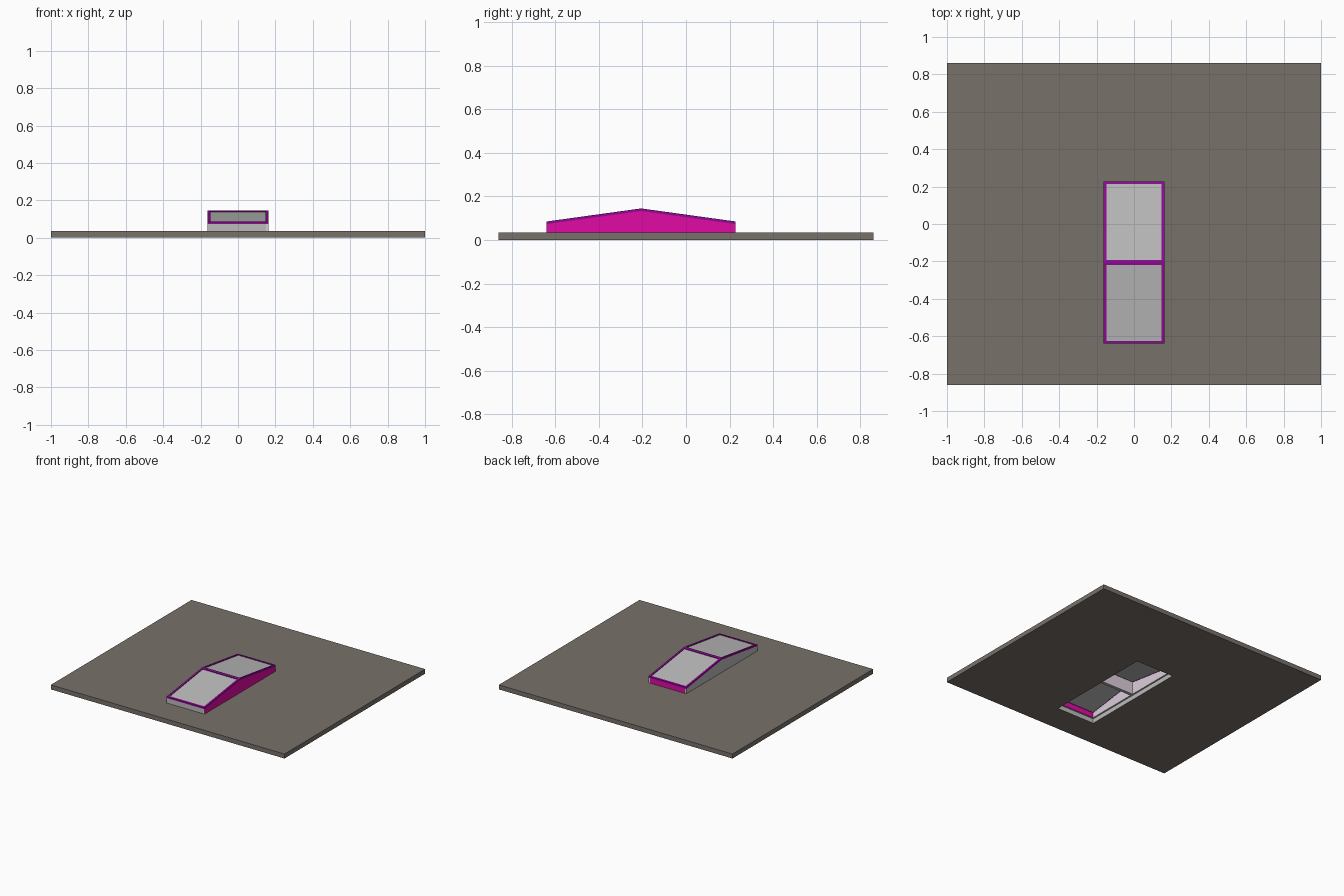
import bpy, bmesh

if "Cube" in bpy.data.objects:
    bpy.data.objects.remove(bpy.data.objects["Cube"])

RIDGE, HALF, W = -0.206, 0.434, 0.162   # ridge position, half length, half width
BASE = 0.035                            # slab thickness
Y0, Y1 = RIDGE - HALF, RIDGE + HALF


def material(name, rgb):
    m = bpy.data.materials.new(name)
    m.diffuse_color = (*rgb, 1)
    m.use_nodes = True
    m.node_tree.nodes["Principled BSDF"].inputs["Base Color"].default_value = m.diffuse_color
    return m


stone = material("warm_grey", (0.19, 0.165, 0.145))
magenta = material("magenta", (0.75, 0.003, 0.37))
purple = material("purple", (0.28, 0.003, 0.30))
pale = material("pale", (0.72, 0.62, 0.70))
grey = material("plain_grey", (0.5, 0.5, 0.5))


def top(y, drop=0.0):
    return 0.145 - abs(y - RIDGE) * 0.06 / HALF - drop


def finish(name, bm, mats):
    bmesh.ops.recalc_face_normals(bm, faces=bm.faces)
    me = bpy.data.meshes.new(name)
    bm.to_mesh(me)
    bm.free()
    for m in mats:
        me.materials.append(m)
    ob = bpy.data.objects.new(name, me)
    bpy.context.collection.objects.link(ob)
    return ob


def prism(name, profile, x0, x1, mats):
    """Extrude a side (y, z) profile from x0 to x1."""
    bm = bmesh.new()
    f = bm.faces.new([bm.verts.new((x0, y, z)) for y, z in profile])
    r = bmesh.ops.extrude_face_region(bm, geom=[f], use_keep_orig=True)
    for v in r["geom"]:
        if isinstance(v, bmesh.types.BMVert):
            v.co.x = x1
    return finish(name, bm, mats)


def strip(ys, low, high):
    """Profile following the gable; low is a drop below the top surface."""
    return [(y, top(y, low)) for y in ys] + [(y, top(y, high)) for y in reversed(ys)]


def wall(ys):
    return [(ys[0], BASE), (ys[-1], BASE)] + [(y, top(y, 0.012)) for y in reversed(ys)]


def paint(ob, test):
    for p in ob.data.polygons:
        if test(p.normal):
            p.material_index = 1


# Roof slab with a rectangular opening under the rooflight
bm = bmesh.new()
outer = [bm.verts.new((x, y, 0)) for x, y in ((-1, -.86), (1, -.86), (1, .86), (-1, .86))]
inner = [bm.verts.new((x, y, 0)) for x, y in ((-W, Y0), (W, Y0), (W, Y1), (-W, Y1))]
ring = [bm.faces.new((outer[i], outer[(i + 1) % 4], inner[(i + 1) % 4], inner[i])) for i in range(4)]
ext = bmesh.ops.extrude_face_region(bm, geom=ring, use_keep_orig=True)
for v in ext["geom"]:
    if isinstance(v, bmesh.types.BMVert):
        v.co.z = BASE
bm.normal_update()
for f in bm.faces:
    if abs(f.normal.z) < 0.1 and abs(f.calc_center_median().x) < 0.5 and abs(f.calc_center_median().y) < 0.8:
        f.material_index = 1
finish("roof_slab", bm, [stone, grey])

# Curb side walls
T = 0.012
right = prism("curb_right", wall([Y0, RIDGE, Y1]), W - T, W, [pale, magenta])
paint(right, lambda n: n.x > 0.5)
left = prism("curb_left", wall([Y0, RIDGE, Y1]), -W, -W + T, [grey, pale])
paint(left, lambda n: n.x > 0.5)

# Curb end walls and the partition below the ridge
for name, ys, mats in (("curb_front", [Y0, Y0 + T], [grey, magenta]),
                       ("curb_back", [Y1 - T, Y1], [grey, magenta]),
                       ("ridge_partition", [RIDGE - T, RIDGE, RIDGE + T], [grey, pale])):
    ob = prism(name, wall(ys), -W + T, W - T, mats)
    paint(ob, lambda n: n.y > 0.5)
    if name != "ridge_partition":       # run the end faces to the corners
        for v in ob.data.vertices:
            v.co.x = W - 0.0001 if v.co.x > 0 else -W + 0.0001

# Glazing frame: two side rails and three cross bars
for side, s in (("left", -1), ("right", 1)):
    prism("frame_rail_" + side, strip([Y0, RIDGE, Y1], 0.012, 0), s * (W - 0.014), s * W, [purple])
for name, ys in (("front", [Y0, Y0 + .014]), ("ridge", [RIDGE - .013, RIDGE, RIDGE + .013]),
                 ("back", [Y1 - .014, Y1])):
    prism("frame_bar_" + name, strip(ys, 0.012, 0), -W + 0.014, W - 0.014, [purple])

# Glass panes set slightly into the frame
for name, ys in (("front", [Y0 + .014, RIDGE - .013]), ("back", [RIDGE + .013, Y1 - .014])):
    prism("glass_" + name, strip(ys, 0.010, 0.005), -W + 0.014, W - 0.014, [grey])
